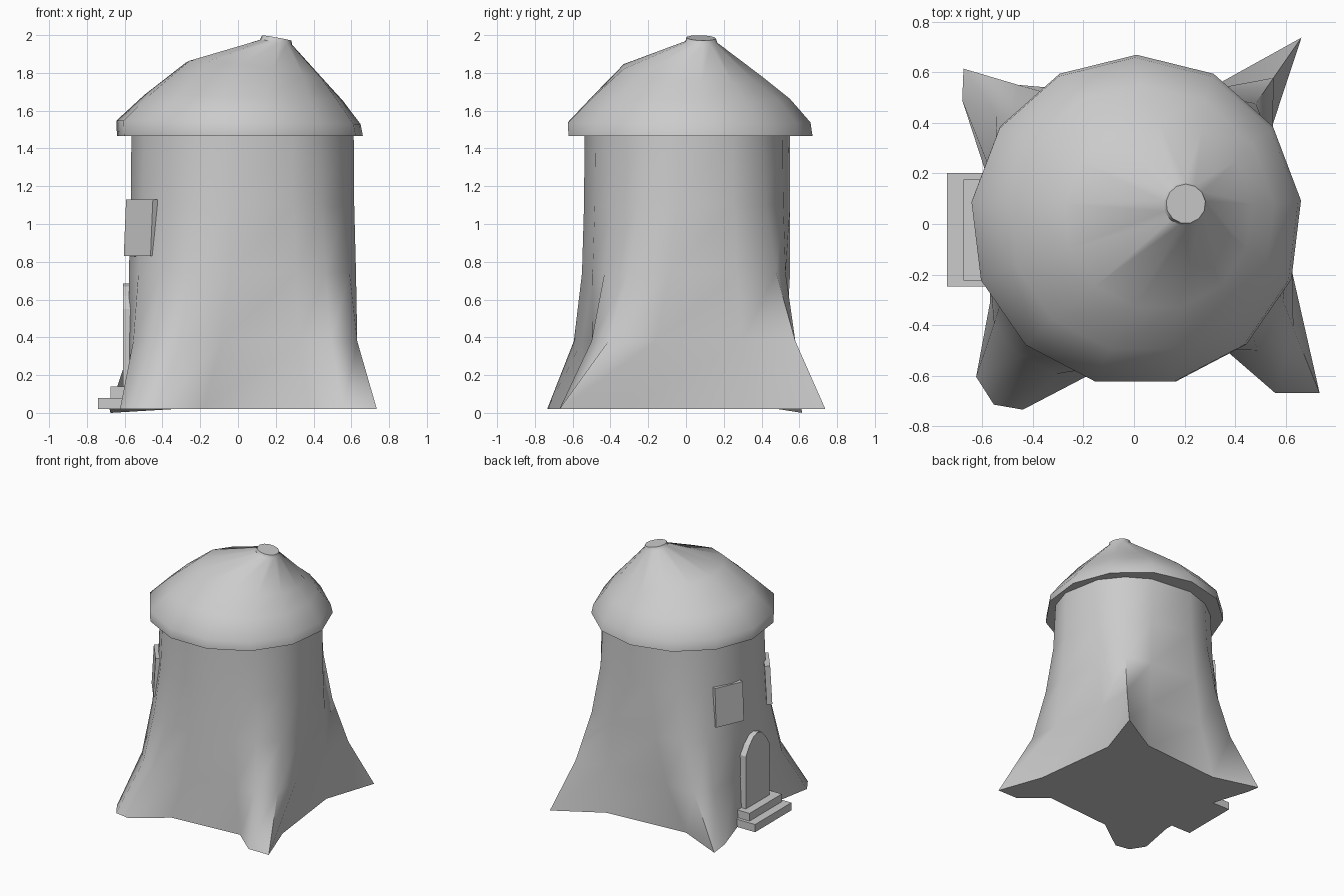
import bpy, bmesh, math
from mathutils import Matrix, Vector

if "Cube" in bpy.data.objects:
    bpy.data.objects.remove(bpy.data.objects["Cube"])


def finish(name, bm, smooth=None):
    bmesh.ops.recalc_face_normals(bm, faces=bm.faces[:])
    me = bpy.data.meshes.new(name)
    bm.to_mesh(me)
    bm.free()
    ob = bpy.data.objects.new(name, me)
    bpy.context.collection.objects.link(ob)
    if smooth:
        bpy.ops.object.select_all(action='DESELECT')
        ob.select_set(True)
        bpy.context.view_layer.objects.active = ob
        bpy.ops.object.shade_smooth_by_angle(angle=math.radians(smooth))
    return ob


def loft(name, rings, smooth=None):
    """Skin a stack of equal-length rings and cap both ends."""
    bm = bmesh.new()
    loops = [[bm.verts.new(p) for p in r] for r in rings]
    n = len(loops[0])
    for a, b in zip(loops, loops[1:]):
        for i in range(n):
            j = (i + 1) % n
            bm.faces.new((a[i], a[j], b[j], b[i]))
    bm.faces.new(loops[0])
    bm.faces.new(loops[-1])
    return finish(name, bm, smooth)


def box(name, center, size, rot=None):
    bm = bmesh.new()
    bmesh.ops.create_cube(bm, size=1)
    m = Matrix.Translation(center) @ (rot or Matrix()) @ Matrix.Diagonal((*size, 1))
    bmesh.ops.transform(bm, matrix=m, verts=bm.verts[:])
    return finish(name, bm)


# Trunk: root-shaped footprint blending upward into a round tower
foot = [(.61, -.32), (.53, .336), (.663, .738), (.314, .54), (-.343, .489),
        (-.675, .615), (-.68, .49), (-.575, .167), (-.57, -.31), (-.625, -.605),
        (-.555, -.715), (-.44, -.735), (-.185, -.552), (.374, -.509),
        (.56, -.67), (.735, -.67)]


def trunk_ring(z, w, s=1.0):
    pts = []
    for i, (fx, fy) in enumerate(foot):
        fa = (math.degrees(math.atan2(fy, fx)) + 40) % 360 - 40
        a = math.radians(.75 * (1 + 22.5 * i) + .25 * fa)
        cx, cy = .023 + .593 * s * math.cos(a), .01 + .548 * s * math.sin(a)
        k = w if w in (0, 1) else w * (.86 if fy < 0 else 1.1 if fx > 0 else 1)
        dip = .02 if i == 5 and w == 1 else 0
        pts.append((cx + (fx - cx) * k, cy + (fy - cy) * k, z - dip))
    return pts


loft("trunk", [trunk_ring(.02, 1), trunk_ring(.38, .46, 1.02), trunk_ring(.74, .17, 1.025),
               trunk_ring(1.1, .04, 1.005), trunk_ring(1.475, 0)], 75)


# Roof: thirteen-sided crooked cap with an off-centre tip
def roof_ring(cx, cy, r, z, sx=0, sy=0):
    pts = []
    for i in range(13):
        a = math.radians(90 + 360 / 13 * i)
        dx, dy = r * math.cos(a), r * math.sin(a)
        pts.append((cx + dx, cy + dy, z + sx * dx + sy * dy))
    return pts


loft("roof", [roof_ring(.01, .014, .656, 1.465), roof_ring(.003, .008, .651, 1.538, -.015),
              roof_ring(.03, .02, .53, 1.668, -.03, -.01),
              roof_ring(.095, .035, .375, 1.805, -.14, -.08),
              roof_ring(.202, .08, .086, 1.962, -.16, -.03),
              roof_ring(.205, .08, .078, 1.985, -.18, -.03)], 50)

# Arched door on the left side
half = [(.145, .13), (.145, .55), (.10, .62), (.05, .67)]
arch = half + [(0, .685)] + [(-y, z) for y, z in reversed(half)]
loft("door", [[(x, y - .015, z) for y, z in arch] for x in (-.61, -.5)])

# Door steps
box("lower_step", (-.62, -.023, .05), (.24, .45, .06))
box("upper_step", (-.587, -.023, .11), (.175, .4, .06))

# Two window panels either side of the door
for name, x, y, ang in (("window_front", -.52, -.285, 218), ("window_back", -.535, .235, 156)):
    rot = Matrix.Rotation(math.radians(ang), 4, 'Z') @ Matrix.Rotation(math.radians(-3), 4, 'Y')
    n = Vector((math.cos(math.radians(ang)), math.sin(math.radians(ang)), 0))
    box(name, Vector((x, y, .98)) - n * .01, (.04, .23, .3), rot)
